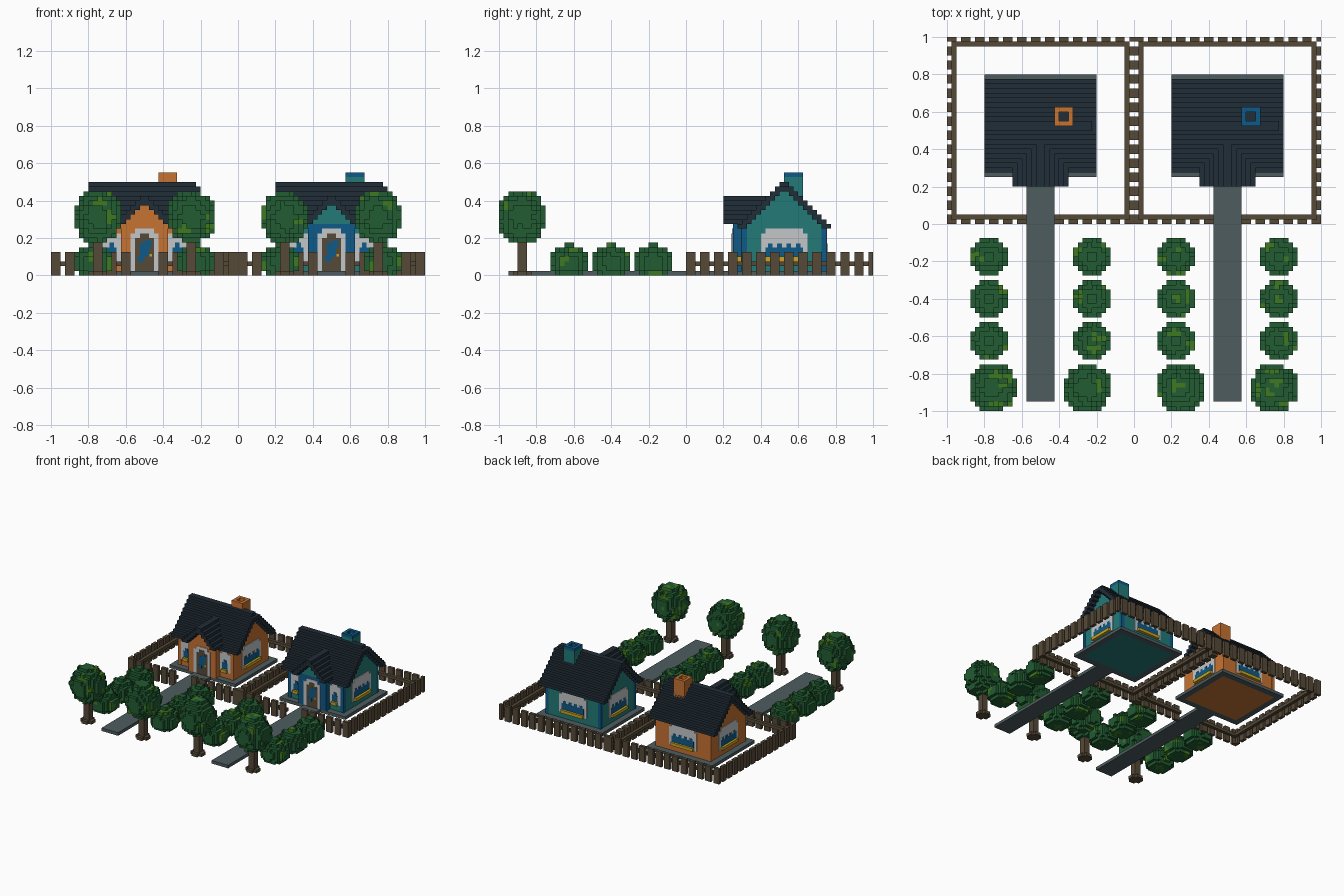
import bpy, bmesh, random
from mathutils import Vector

if "Cube" in bpy.data.objects:
    bpy.data.objects.remove(bpy.data.objects["Cube"], do_unlink=True)

V = 0.025  # one block of the model


def srgb(r, g, b):
    return [((c / 255 + 0.055) / 1.055) ** 2.4 for c in (r, g, b)] + [1.0]


MATS = {}
for mat_name, rgb in {
        "dark leaf": (33, 92, 50), "light leaf": (62, 122, 32), "stone": (78, 92, 95),
        "roof slate": (33, 45, 55), "brown wood": (86, 74, 56), "orange wall": (198, 115, 50),
        "teal wall": (34, 122, 120), "blue paint": (14, 90, 135), "white trim": (196, 198, 200),
        "yellow flowers": (200, 165, 35)}.items():
    m = bpy.data.materials.new(mat_name)
    m.use_nodes = True
    m.diffuse_color = srgb(*rgb)
    m.node_tree.nodes["Principled BSDF"].inputs["Base Color"].default_value = m.diffuse_color
    MATS[mat_name] = m


def finish(name, bm, mats):
    """Turn a bmesh in block units into an object."""
    bmesh.ops.scale(bm, vec=(V, V, V), verts=bm.verts)
    me = bpy.data.meshes.new(name)
    bm.to_mesh(me)
    bm.free()
    for k in mats:
        me.materials.append(MATS[k])
    ob = bpy.data.objects.new(name, me)
    bpy.context.collection.objects.link(ob)
    return ob


def boxes(name, mat, items, ox=0, oy=0):
    """One object out of boxes given as (x0, x1, y0, y1, z0, z1) in blocks."""
    bm = bmesh.new()
    for x0, x1, y0, y1, z0, z1 in items:
        vs = bmesh.ops.create_cube(bm, size=1)["verts"]
        bmesh.ops.scale(bm, vec=(x1 - x0, y1 - y0, z1 - z0), verts=vs)
        bmesh.ops.translate(bm, verts=vs, vec=((x0 + x1) / 2 + ox, (y0 + y1) / 2 + oy, (z0 + z1) / 2))
    return finish(name, bm, [mat])


def foliage(name, center, radii, seed, nub=False):
    """Blocky ball of leaves: outer faces of all blocks inside a rough ellipsoid."""
    rng = random.Random(seed)
    n = int(max(radii)) + 2
    filled = set()
    for i in range(-n, n):
        for j in range(-n, n):
            for k in range(0, 20):
                p = ((i + .5) / radii[0], (j + .5) / radii[1], (k + .5 - center[2]) / radii[2])
                if sum(c * c for c in p) < 1 + rng.uniform(-0.12, 0.06):
                    filled.add((i, j, k))
    if nub:
        top = max(c[2] for c in filled) + 1
        filled |= {(i, j, top) for i in (-1, 0) for j in (-1, 0)}
    # a few clusters of lighter leaves
    spots = rng.sample(sorted(filled), max(5, len(filled) // 45))
    bm = bmesh.new()
    for c in sorted(filled):
        light = any(sum(abs(a - b) for a, b in zip(c, s)) <= 1 for s in spots)
        for axis in range(3):
            for sgn in (-1, 1):
                d = Vector((0, 0, 0))
                d[axis] = sgn
                if tuple(int(a + b) for a, b in zip(c, d)) in filled:
                    continue
                u, w = Vector((0, 0, 0)), Vector((0, 0, 0))
                u[(axis + 1) % 3] = .5
                w[(axis + 2) % 3] = .5 * sgn
                mid = Vector(c) + Vector((.5, .5, .5)) + d * .5 + Vector((center[0], center[1], 0))
                f = bm.faces.new([bm.verts.new(mid + a * u + b * w)
                                  for a, b in ((-1, -1), (1, -1), (1, 1), (-1, 1))])
                f.material_index = int(light)
    return finish(name, bm, ["dark leaf", "light leaf"])


def on_wall(side, u0, u1, d0, d1, z0, z1):
    """Box on a house wall: u along the wall, d outward from it."""
    if side == "front":
        return (u0, u1, 12 - d1, 12 - d0, z0, z1)
    if side == "porch":
        return (u0, u1, 10 - d1, 10 - d0, z0, z1)
    if side == "back":
        return (u0, u1, 30 + d0, 30 + d1, z0, z1)
    if side == "left":
        return (10 + d0, 10 + d1, u0, u1, z0, z1)
    return (-10 - d1, -10 - d0, u0, u1, z0, z1)


def house(tag, ox, wall, trim):
    def part(name, mat, items):
        boxes(tag + "_" + name, mat, items, ox)

    # stone border, open where the floor shows underneath
    part("foundation", "stone", [(-12, 12, 30, 32, 0, 1), (-12, 12, 10, 12, 0, 1),
                                 (-12, -10, 12, 30, 0, 1), (10, 12, 12, 30, 0, 1)])
    # main walls with stepped gables
    part("walls", wall, [(-10, 10, 12, 30, 0, 10)]
         + [(-10, 10, 21 - w, 21 + w, 18 - w, 19 - w) for w in range(1, 9)])
    part("corner_posts", trim, [(sx * 9.55 - .55, sx * 9.55 + .55, y - .55, y + .55, 1, 10)
                                for sx in (-1, 1) for y in (12.45, 29.55)])
    # stepped main roof
    slabs = []
    for i in range(10):
        h = 10 - i
        inner = max(0, h - 2)
        x1 = 11 if i == 9 else 12
        slabs += [(-12, x1, 21 - h, 21 - inner, 10 + i, 11 + i),
                  (-12, x1, 21 + inner, 21 + h, 10 + i, 11 + i)]
    part("main_roof", "roof slate", slabs)
    # porch with its own gable roof
    part("porch_walls", trim, [(-5, 5, 10, 12.5, 1, 11)])
    part("porch_gable", wall, [(-w, w, 10, 20 - w, 15 - w, 16 - w) for w in range(1, 5)])
    slabs = []
    for j in range(6):
        h, inner = 6 - j, max(0, 4 - j)
        for s in (-1, 1):
            a, b = sorted((s * inner, s * h))
            slabs.append((a, b, 8, 13 + j, 11 + j, 12 + j))
    part("porch_roof", "roof slate", slabs)
    # chimney: square tube with a coloured rim
    def ring(z0, z1):
        return [(3, 7, 21, 22, z0, z1), (3, 7, 24, 25, z0, z1),
                (3, 4, 22, 24, z0, z1), (6, 7, 22, 24, z0, z1)]
    part("chimney", wall, ring(16, 21))
    part("chimney_rim", trim, ring(21, 22))
    part("chimney_flue", "roof slate", [(4, 6, 22, 24, 16, 20)])
    # front door
    part("door_frame", "white trim", [on_wall("porch", -3, 3, -.1, .15, 1, 9),
                                      on_wall("porch", -2, 2, -.1, .15, 9, 10)])
    part("door", "brown wood", [on_wall("porch", -2, 2, -.1, .22, 1, 8),
                                on_wall("porch", -1, 1, -.1, .22, 8, 9)])
    part("door_glass", "blue paint", [on_wall("porch", -1, 1, -.1, .28, 4, 7),
                                      on_wall("porch", 0, 1.5, -.1, .28, 6, 7.5),
                                      on_wall("porch", -1.5, 0, -.1, .28, 3, 4)])
    part("door_handle", "yellow flowers", [on_wall("porch", 1.1, 1.6, 0, .38, 4, 4.6)])
    # windows with curtains and flower boxes
    frames, panes, planters = [], [], []
    for side, c, w in (("left", 21, 5), ("right", 21, 5), ("back", 0, 5),
                       ("front", -7, 2), ("front", 7, 2)):
        frames += [on_wall(side, c - w, c + w, -.1, .2, 3, 9),
                   on_wall(side, c - w + 1, c + w - 1, -.1, .2, 9, 10)]
        panes.append(on_wall(side, c - w + 1, c + w - 1, -.1, .28, 4, 6))
        if w > 2:
            panes += [on_wall(side, c + a - .5, c + a + .5, -.1, .28, 6, 6.8) for a in (-3, -1, 1, 3)]
        else:
            panes.append(on_wall(side, c - .5, c + .5, -.1, .28, 6, 7))
        planters.append(on_wall(side, c - w + 1, c + w - 1, -.1, 1, 3, 4))
    part("window_frames", "white trim", frames)
    part("window_glass", "blue paint", panes)
    part("flower_boxes", "yellow flowers", planters)


def yard(tag, ox):
    # pickets outside, one rail inside, gap in front for the path
    spans = [(p, min(p + 2, 40)) for p in range(0, 40, 3)]
    items = []
    for a, b in spans:
        items += [(-20, -19, a, b, 0, 5), (19, 20, a, b, 0, 5), (a - 20, b - 20, 39, 40, 0, 5)]
    for a in range(0, 17, 3):
        items += [(a - 20, a - 18, 0, 1, 0, 5), (18 - a, 20 - a, 0, 1, 0, 5)]
    items += [(-19, -18, 1, 39, 2, 3), (18, 19, 1, 39, 2, 3), (-19, 19, 38, 39, 2, 3),
              (-20, -3, 1, 2, 2, 3), (3, 20, 1, 2, 2, 3)]
    boxes(tag + "_fence", "brown wood", items, ox)
    boxes(tag + "_path", "stone", [(-3, 3, -38, 10, 0, 1)], ox)
    for n, s in enumerate((-1, 1)):
        # tree with cross-shaped roots
        x, name = ox + 10 * s, "%s_tree_%d" % (tag, n + 1)
        boxes(name + "_trunk", "brown wood", [(-1, 1, -1, 1, 0, 8), (-2, 2, -1, 1, 0, 1),
                                              (-1, 1, -2, 2, 0, 1)], x, -35)
        foliage(name + "_crown", (x, -35, 12.5), (5.15, 5.15, 5.7), 10 + n + ox)
        # row of bushes beside the path
        for r in range(3):
            foliage("%s_bush_%d" % (tag, n * 3 + r + 1), (ox + 11 * s, -7 - 9 * r, 2.7),
                    (4.15, 4.15, 3.7), 100 + ox + n * 3 + r, nub=True)


for tag, ox, wall, trim in (("orange_house", -20, "orange wall", "orange wall"),
                            ("teal_house", 20, "teal wall", "blue paint")):
    house(tag, ox, wall, trim)
    yard(tag.replace("house", "yard"), ox)
